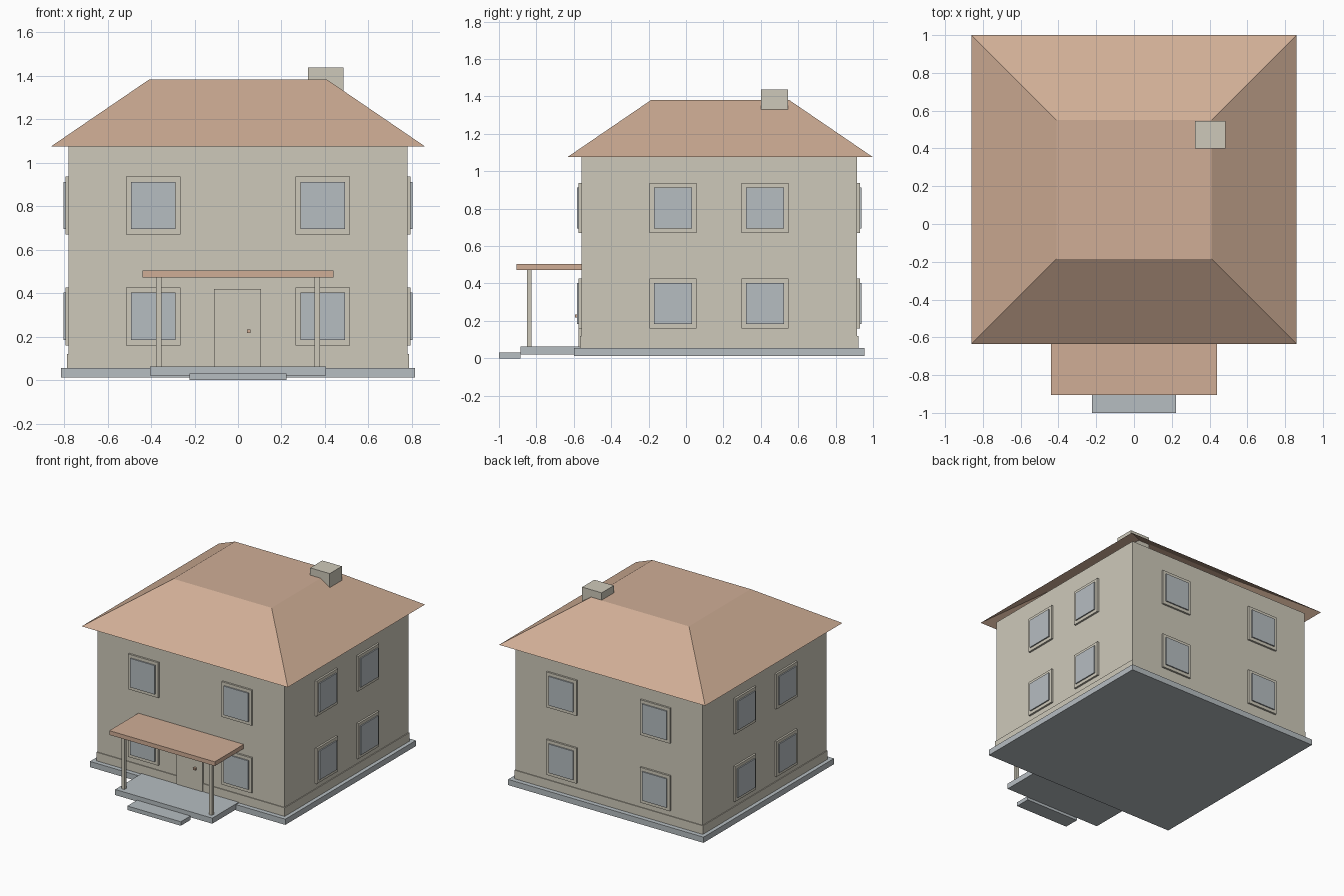
import bpy
import bmesh

if "Cube" in bpy.data.objects:
    bpy.data.objects.remove(bpy.data.objects["Cube"], do_unlink=True)


def make_material(name, srgb):
    """Flat material from an 8-bit sRGB colour."""
    colour = [((c / 255 + 0.055) / 1.055) ** 2.4 for c in srgb] + [1]
    mat = bpy.data.materials.new(name)
    mat.use_nodes = True
    mat.diffuse_color = colour
    mat.node_tree.nodes["Principled BSDF"].inputs["Base Color"].default_value = colour
    return mat


CREAM = make_material("cream plaster", (206, 201, 186))
TERRACOTTA = make_material("terracotta", (208, 174, 150))
BLUE_GREY = make_material("blue grey", (182, 189, 193))


def finish(bm, name, mat):
    mesh = bpy.data.meshes.new(name)
    bm.to_mesh(mesh)
    bm.free()
    mesh.materials.append(mat)
    obj = bpy.data.objects.new(name, mesh)
    bpy.context.collection.objects.link(obj)
    return obj


def box(name, mat, xs, ys, zs):
    """Box spanning the given (low, high) ranges."""
    bm = bmesh.new()
    bmesh.ops.create_cube(bm, size=1)
    for v in bm.verts:
        for axis, (low, high) in enumerate((xs, ys, zs)):
            v.co[axis] = high if v.co[axis] > 0 else low
    return finish(bm, name, mat)


def sym(half):
    return (-half, half)


WALL_X, FRONT, BACK, EAVE = 0.78, -0.56, 0.915, 1.075

# Ground slabs
box("foundation", BLUE_GREY, sym(0.815), (-0.6, 0.955), (0.012, 0.055))
box("porch_floor", BLUE_GREY, sym(0.405), (-0.885, -0.57), (0.02, 0.062))
box("porch_step", BLUE_GREY, sym(0.223), (-1, -0.885), (0, 0.03))

# Walls and the skirting around their foot
box("walls", CREAM, sym(WALL_X), (FRONT, BACK), (0.055, EAVE))
box("skirting", CREAM, sym(WALL_X + 0.006), (FRONT - 0.006, BACK + 0.006), (0.055, 0.12))

# Hipped roof with a flat top, open underneath
bm = bmesh.new()
rings = []
for half, near, far, z in ((0.86, -0.635, 1, EAVE), (0.41, -0.185, 0.55, 1.382)):
    corners = ((-half, near), (half, near), (half, far), (-half, far))
    rings.append([bm.verts.new((x, y, z)) for x, y in corners])
lower, upper = rings
for i in range(4):
    j = (i + 1) % 4
    bm.faces.new((lower[i], lower[j], upper[j], upper[i]))
bm.faces.new(upper)
finish(bm, "roof", TERRACOTTA)

box("chimney", CREAM, (0.322, 0.485), (0.4, 0.545), (1.325, 1.437))

# Porch canopy on two posts
box("porch_canopy", TERRACOTTA, sym(0.44), (-0.905, FRONT), (0.472, 0.504))
for side, x in (("right", -0.365), ("left", 0.365)):
    box(f"porch_post_{side}", CREAM, (x - 0.012, x + 0.012), (-0.85, -0.827), (0.06, 0.473))

# Door and knob
box("door", CREAM, (-0.11, 0.105), (-0.574, FRONT), (0.062, 0.42))
box("door_knob", TERRACOTTA, (0.041, 0.057), (-0.593, -0.572), (0.217, 0.233))


def window(name, facing, along, z):
    """Raised frame with a pane standing slightly proud of it."""
    layers = (("frame", CREAM, 0.125, 0.133, 0.014), ("pane", BLUE_GREY, 0.102, 0.109, 0.023))
    for part, mat, half_w, half_h, depth in layers:
        span = (along - half_w, along + half_w)
        height = (z - half_h, z + half_h)
        if facing in ("left", "right"):
            sign = 1 if facing == "left" else -1
            reach = sorted((sign * (WALL_X - 0.01), sign * (WALL_X + depth)))
            box(f"{name}_{part}", mat, reach, span, height)
        else:
            reach = (BACK - 0.01, BACK + depth) if facing == "back" else (FRONT - depth, FRONT + 0.01)
            box(f"{name}_{part}", mat, span, reach, height)


# Two windows per floor on every wall
for facing in ("front", "back", "left", "right"):
    columns = (-0.39, 0.39) if facing in ("front", "back") else (-0.07, 0.423)
    for floor, z in (("lower", 0.293), ("upper", 0.803)):
        for number, along in enumerate(columns, 1):
            window(f"{facing}_{floor}_window_{number}", facing, along, z)
